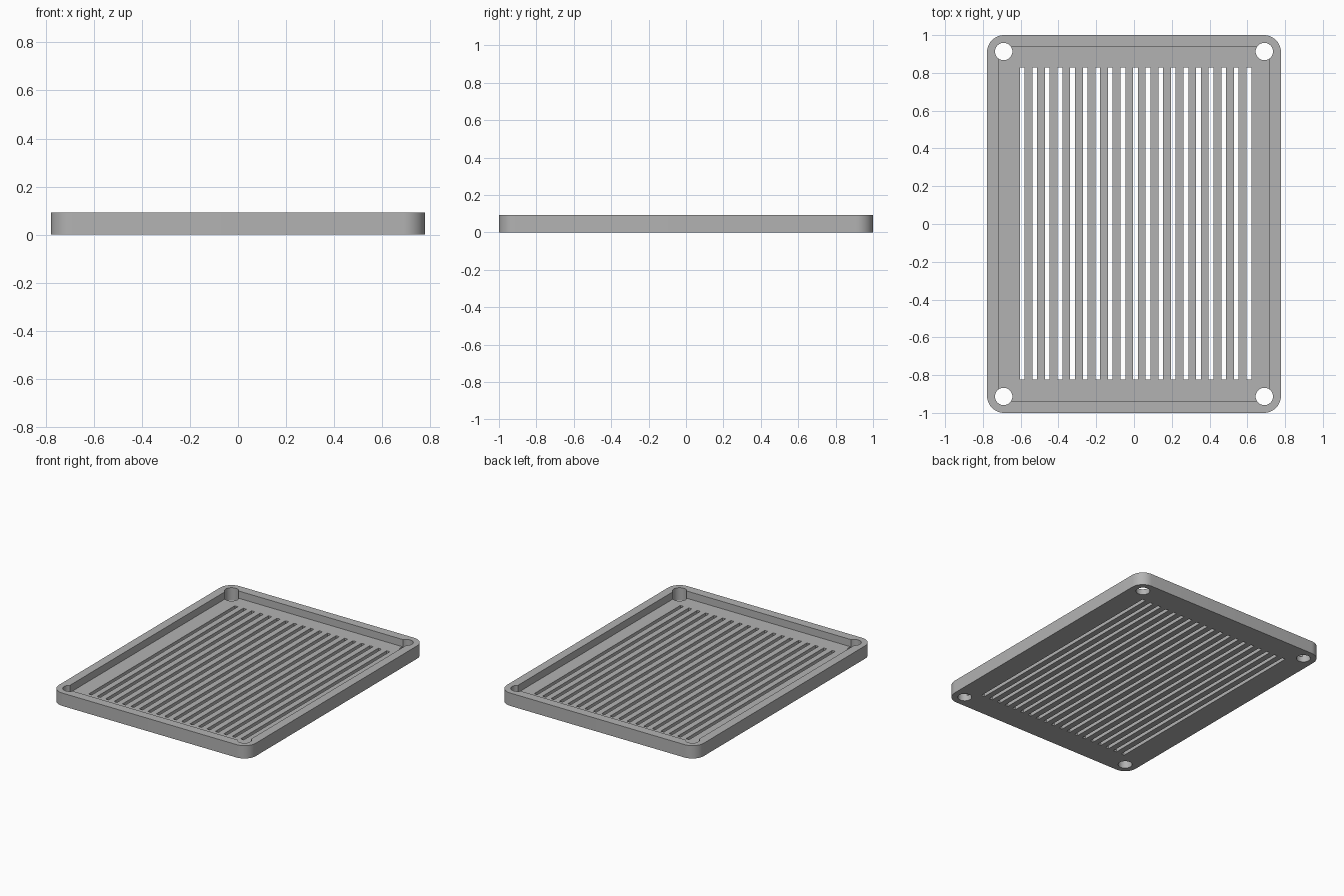
import bpy, bmesh, math

W, D, H = 1.556, 2.0, 0.092     # outer size
FLOOR = 0.04                    # floor thickness
CORNER = 0.09                   # outer corner radius
HOLE_X, HOLE_Y, HOLE_R = 0.69, 0.913, 0.046
SLOTS, PITCH, SLOT_W = 19, 0.0667, 0.025

cube = bpy.data.objects.get("Cube")
if cube:
    bpy.data.objects.remove(cube, do_unlink=True)

grey = bpy.data.materials.new("plain grey")
grey.use_nodes = True
colour = (0.45, 0.45, 0.45, 1)
grey.diffuse_color = colour
grey.node_tree.nodes["Principled BSDF"].inputs["Base Color"].default_value = colour


def prism(bm, outline, z0, z1):
    """Extrude a flat outline from z0 to z1."""
    face = bm.faces.new([bm.verts.new((x, y, z0)) for x, y in outline])
    top = bmesh.ops.extrude_face_region(bm, geom=[face])["geom"]
    for v in top:
        if isinstance(v, bmesh.types.BMVert):
            v.co.z = z1


def box(cx, cy, w, d):
    return [(cx + sx * w / 2, cy + sy * d / 2)
            for sx, sy in ((-1, -1), (1, -1), (1, 1), (-1, 1))]


def arc(cx, cy, r, start, sweep, n):
    return [(cx + r * math.cos(start + sweep * i / n),
             cy + r * math.sin(start + sweep * i / n)) for i in range(n + 1)]


def make_object(name, bm):
    bmesh.ops.recalc_face_normals(bm, faces=bm.faces)
    mesh = bpy.data.meshes.new(name)
    bm.to_mesh(mesh)
    bm.free()
    mesh.materials.append(grey)
    obj = bpy.data.objects.new(name, mesh)
    bpy.context.collection.objects.link(obj)
    return obj


# Rounded plate
outline = []
for i, (sx, sy) in enumerate(((1, 1), (-1, 1), (-1, -1), (1, -1))):
    outline += arc(sx * (W / 2 - CORNER), sy * (D / 2 - CORNER), CORNER,
                   i * math.pi / 2, math.pi / 2, 12)
bm = bmesh.new()
prism(bm, outline, 0, H)
tray = make_object("vent_tray", bm)

# Recess inside the rim
bm = bmesh.new()
prism(bm, box(0, 0, 1.432, 1.872), FLOOR, H + 0.1)
recess = make_object("recess_cutter", bm)

# Vent slots
bm = bmesh.new()
for i in range(SLOTS):
    prism(bm, box(0.008 + (i - (SLOTS - 1) / 2) * PITCH, 0.003, SLOT_W, 1.65), -0.1, H + 0.1)
slots = make_object("slot_cutter", bm)

# Corner screw holes
bm = bmesh.new()
for sx in (-1, 1):
    for sy in (-1, 1):
        prism(bm, arc(sx * HOLE_X, sy * HOLE_Y, HOLE_R, 0, math.tau, 40)[:-1], -0.1, H + 0.1)
holes = make_object("hole_cutter", bm)

# Cut and bake the modifiers
for cutter in (recess, slots, holes):
    mod = tray.modifiers.new(cutter.name, "BOOLEAN")
    mod.operation = "DIFFERENCE"
    mod.solver = "EXACT"
    mod.object = cutter
bpy.context.view_layer.objects.active = tray
tray.select_set(True)
for mod in list(tray.modifiers):
    bpy.ops.object.modifier_apply(modifier=mod.name)
for cutter in (recess, slots, holes):
    bpy.data.objects.remove(cutter, do_unlink=True)

bpy.ops.object.select_all(action="DESELECT")
tray.select_set(True)
bpy.ops.object.shade_smooth_by_angle(angle=math.radians(30))
